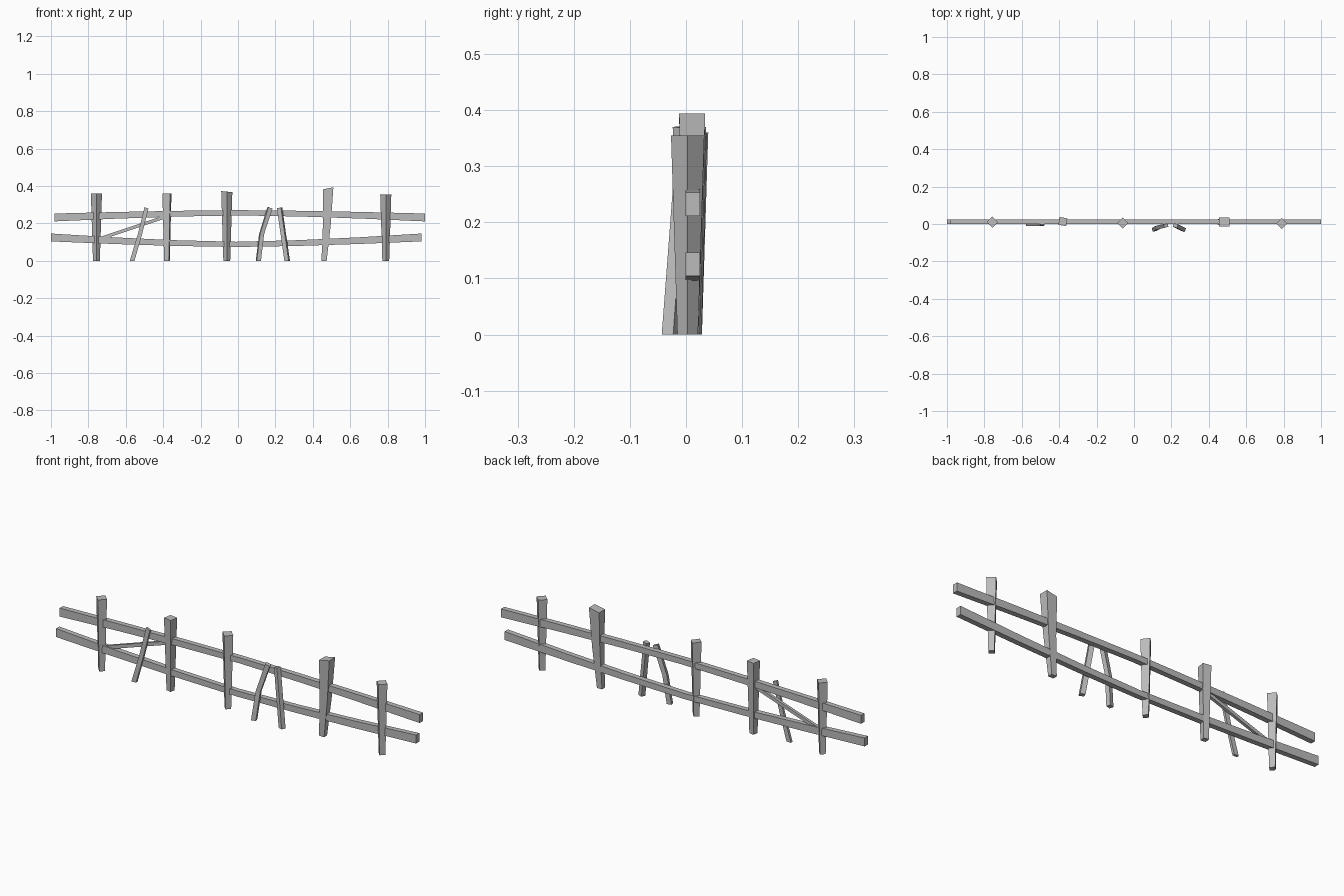
import bpy, bmesh, math
from mathutils import Matrix, Vector

default_cube = bpy.data.objects.get("Cube")
if default_cube:
    bpy.data.objects.remove(default_cube)

wood = bpy.data.materials.new("weathered grey wood")
wood.use_nodes = True
wood.diffuse_color = (0.5, 0.5, 0.5, 1)
shader = wood.node_tree.nodes["Principled BSDF"]
shader.inputs["Base Color"].default_value = wood.diffuse_color


def beam(name, rings):
    """Join four-cornered rings into a closed, flat-faced beam."""
    bm = bmesh.new()
    loops = [[bm.verts.new(corner) for corner in ring] for ring in rings]
    for lower, upper in zip(loops, loops[1:]):
        for i in range(len(lower)):
            bm.faces.new((lower[i - 1], lower[i], upper[i], upper[i - 1]))
    bm.faces.new(loops[0])
    bm.faces.new(loops[-1])
    bmesh.ops.recalc_face_normals(bm, faces=bm.faces)
    mesh = bpy.data.meshes.new(name)
    bm.to_mesh(mesh)
    bm.free()
    mesh.materials.append(wood)
    fence_part = bpy.data.objects.new(name, mesh)
    bpy.context.collection.objects.link(fence_part)


def rectangle(centre, side, up):
    """Four corners around a centre, from two half-width vectors."""
    return [centre - side - up, centre + side - up,
            centre + side + up, centre - side + up]


def rail(name, middle, bow, shift, segments=6):
    """A rail that bows toward its ends and grows thicker there."""
    rings = []
    for step in range(segments + 1):
        along = 2 * step / segments - 1
        bend = abs(along) ** 1.5
        centre = Vector((along * 0.99 + shift, 0.012, middle + bow * bend))
        half_height = Vector((0, 0, 0.014 + 0.007 * bend))
        rings.append(rectangle(centre, Vector((0, 0.013, 0)), half_height))
    beam(name, rings)


def upright(name, foot, top, foot_size, top_size, depth=1, turn=0,
            slope=0, kink=0):
    """A tapered stake from foot to top, bent sideways by kink halfway."""
    foot, top = Vector(foot), Vector(top)
    spin = Matrix.Rotation(math.radians(turn), 3, "Z")
    rings = []
    for height in (0, 0.5, 1):
        centre = foot.lerp(top, height)
        half = (foot_size + (top_size - foot_size) * height) / 2
        if height == 0.5:
            centre.x += kink
        ring = rectangle(centre, spin @ Vector((half, 0, 0)),
                         spin @ Vector((0, half * depth, 0)))
        if height == 1:
            for corner in ring:
                corner.z += slope * (corner.x - top.x)
        rings.append(ring)
    beam(name, rings)


# Two long rails: the upper one droops at its ends, the lower one lifts
rail("upper_rail", middle=0.257, bow=-0.025, shift=0.01)
rail("lower_rail", middle=0.088, bow=0.037, shift=-0.01)

# Slim main posts, some set cornerwise
for name, x, y, height, turn, slope in (
        ("post_far_right", -0.757, 0.01, 0.36, 45, 0),
        ("post_right", -0.38, 0.013, 0.36, -10, 0),
        ("post_middle", -0.06, 0.006, 0.37, 45, -0.1),
        ("post_far_left", 0.79, 0.003, 0.355, 45, 0)):
    upright(name, foot=(x, y, 0), top=(x, y, height), foot_size=0.026,
            top_size=0.042, turn=turn, slope=slope)

# Broad leaning post
upright("post_left", foot=(0.46, 0.011, 0), top=(0.482, 0.011, 0.388),
        foot_size=0.028, top_size=0.056, depth=0.83, slope=0.2, kink=0.004)

# Thin leaning slats
upright("slat_right", foot=(-0.566, -0.005, 0), top=(-0.489, -0.004, 0.283),
        foot_size=0.025, top_size=0.021, depth=0.5, slope=-0.4, kink=0.003)
upright("slat_bent", foot=(0.109, -0.029, 0), top=(0.171, -0.008, 0.284),
        foot_size=0.023, top_size=0.022, depth=0.9, turn=15, slope=-0.4,
        kink=-0.014)
upright("slat_left", foot=(0.263, -0.029, 0), top=(0.222, -0.008, 0.284),
        foot_size=0.024, top_size=0.023, depth=0.9, turn=-20, slope=0.2)

# Diagonal brace between the two right-hand posts
brace_side, brace_up = Vector((0, 0.007, 0)), Vector((0, 0, 0.009))
beam("diagonal_brace", [
    rectangle(Vector(end), brace_side, brace_up)
    for end in ((-0.74, 0.012, 0.118), (-0.385, 0.012, 0.237))])
